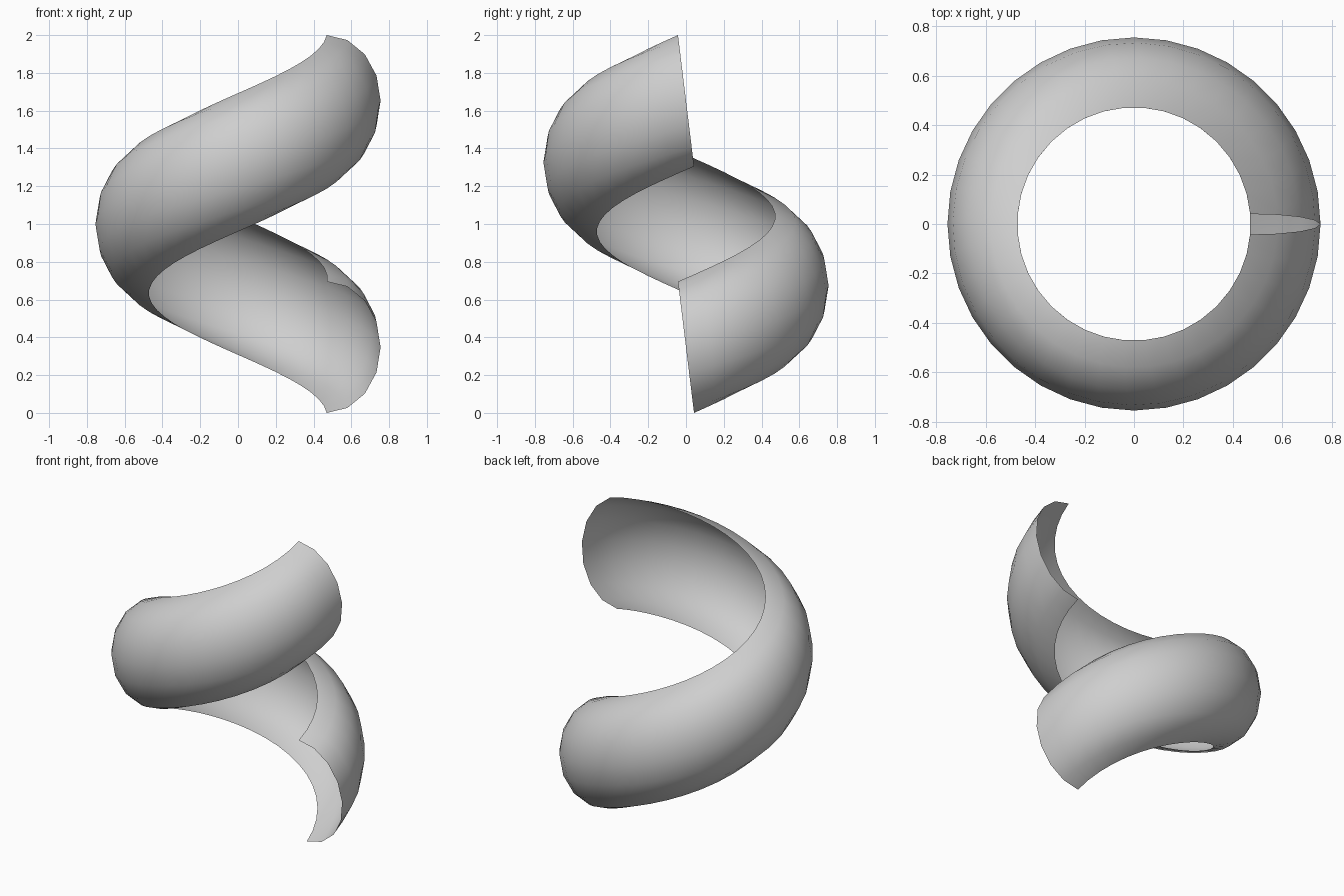
import bpy
import bmesh
from math import pi, sin, cos, tau
from mathutils import Vector

cube = bpy.data.objects.get("Cube")
if cube:
    bpy.data.objects.remove(cube, do_unlink=True)

# Half-tube section swept once around a rising helix
STEPS, SECTION = 36, 8
INNER, DEPTH = 0.47, 0.285
HALF_HEIGHT, LEAN = 0.3475, 0.0425
RISE = 2 - 2 * HALF_HEIGHT


def section_point(turn, phi):
    """Point on the half-oval section at one angle of the helix."""
    radial = Vector((cos(turn), sin(turn), 0))
    tangent = Vector((-sin(turn), cos(turn), 0))
    point = radial * (INNER + DEPTH * cos(phi)) - tangent * LEAN * sin(phi)
    point.z = HALF_HEIGHT + RISE * turn / tau + HALF_HEIGHT * sin(phi)
    return point


bm = bmesh.new()
rows = [[bm.verts.new(section_point(tau * i / STEPS, pi * (j / SECTION - 0.5)))
         for j in range(SECTION + 1)] for i in range(STEPS + 1)]
for a, b in zip(rows, rows[1:]):
    for j in range(SECTION):
        bm.faces.new((a[j], b[j], b[j + 1], a[j + 1]))

mesh = bpy.data.meshes.new("spiral_shell")
bm.to_mesh(mesh)
bm.free()
shell = bpy.data.objects.new("spiral_shell", mesh)
bpy.context.collection.objects.link(shell)

# Plain grey surface
grey = bpy.data.materials.new("light_grey")
grey.use_nodes = True
colour = (0.62, 0.62, 0.62, 1)
grey.diffuse_color = colour
for node in grey.node_tree.nodes:
    if node.type == 'BSDF_PRINCIPLED':
        node.inputs["Base Color"].default_value = colour
mesh.materials.append(grey)

# Smooth shading along the sweep
mesh.shade_smooth()
